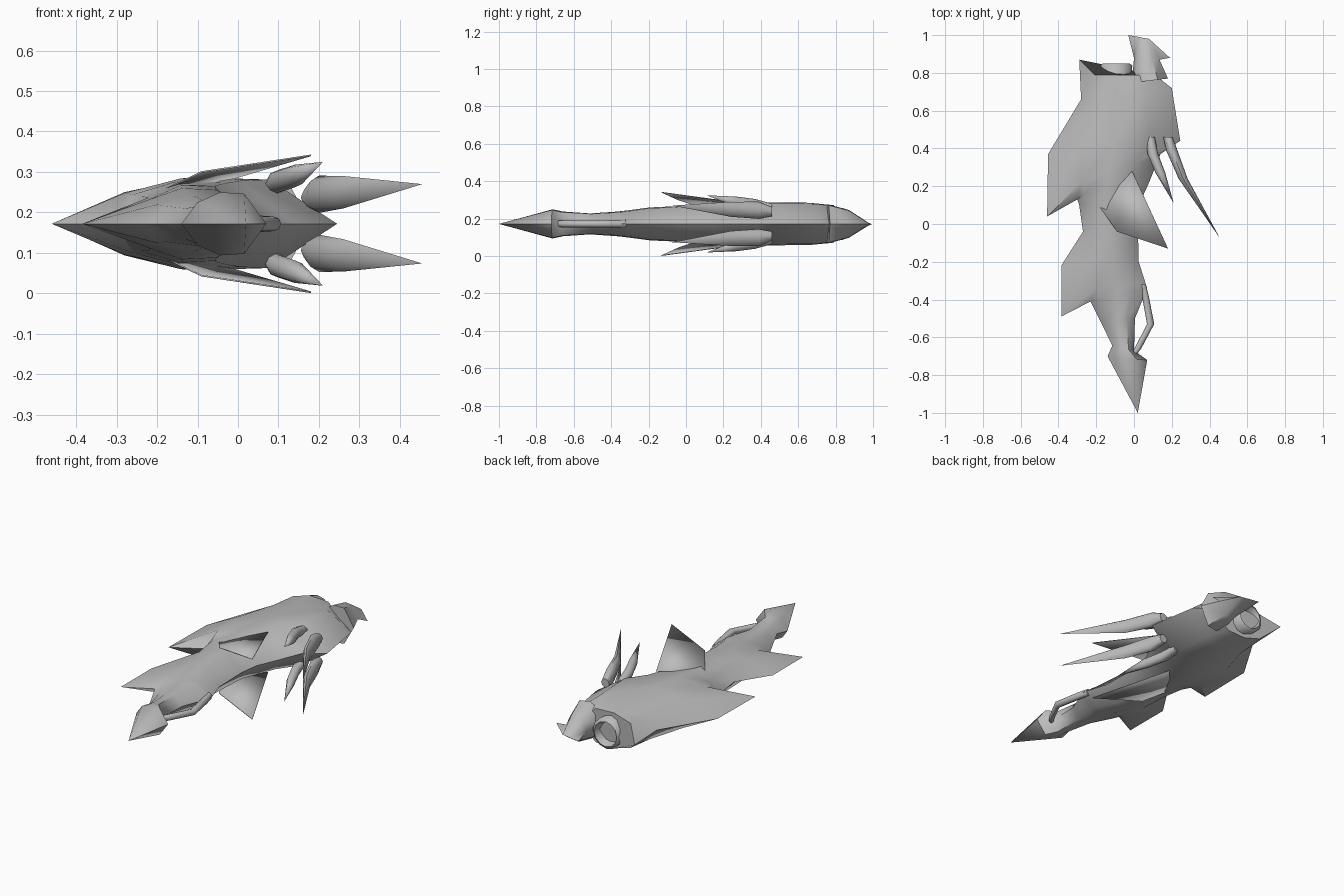
import bpy, bmesh, math
from mathutils import Vector

if "Cube" in bpy.data.objects:
    bpy.data.objects.remove(bpy.data.objects["Cube"])

MID = 0.172   # height of the plane the craft is symmetric about

hull_grey = bpy.data.materials.new("hull_grey")
hull_grey.use_nodes = True
colour = (0.5, 0.5, 0.5, 1)
hull_grey.diffuse_color = colour
hull_grey.node_tree.nodes["Principled BSDF"].inputs["Base Color"].default_value = colour


def finish(name, bm, angle=50, cap=True):
    """Weld, close and shade a mesh, then add it to the scene."""
    bmesh.ops.remove_doubles(bm, verts=bm.verts, dist=0.0005)
    if cap:
        bmesh.ops.holes_fill(bm, edges=[e for e in bm.edges if e.is_boundary], sides=0)
    bmesh.ops.recalc_face_normals(bm, faces=bm.faces)
    mesh = bpy.data.meshes.new(name)
    bm.to_mesh(mesh)
    bm.free()
    mesh.materials.append(hull_grey)
    obj = bpy.data.objects.new(name, mesh)
    obj.location.z = MID
    bpy.context.collection.objects.link(obj)
    bpy.ops.object.select_all(action="DESELECT")
    obj.select_set(True)
    bpy.context.view_layer.objects.active = obj
    bpy.ops.object.shade_smooth_by_angle(angle=math.radians(angle))
    return obj


def loft(name, rings, angle=50):
    """Skin a list of closed rings with equal point counts."""
    bm = bmesh.new()
    rows = [[bm.verts.new(p) for p in ring] for ring in rings]
    for a, b in zip(rows, rows[1:]):
        for i in range(len(a)):
            j = (i + 1) % len(a)
            bm.faces.new((a[i], a[j], b[j], b[i]))
    return finish(name, bm, angle)


def lens(edge_x, edge_y, root_x, root_y, right_x, right_y, half):
    """Lens section: thin outer edge, fin root, rounded back, right edge."""
    root, right = Vector((root_x, root_y, 0)), Vector((right_x, right_y, 0))
    top = [root + Vector((0, 0, half * 0.68))]
    for t, h in ((0.33, 1), (0.68, 0.95)):
        top.append(root.lerp(right, t) + Vector((0, 0, half * h)))
    under = [Vector((p.x, p.y, -p.z)) for p in reversed(top)]
    return [Vector((edge_x, edge_y, 0))] + top + [right] + under


def tube(name, path, sides=8):
    """Tapering limb of elliptical sections: x, y, z, x radius, z radius."""
    steps = [math.tau * i / sides for i in range(sides)]
    return loft(name, [[(x + rx * math.cos(a), y, z + rz * math.sin(a)) for a in steps]
                       for x, y, z, rx, rz in path], 60)


# Head, neck and front fin
front = [
    (.02, -1, .02, -1, .02, -1, 0),
    (-.14, -.7, -.1, -.71, .07, -.72, .078),
    (-.115, -.645, -.09, -.65, 0, -.67, .066),
    (-.17, -.53, -.13, -.52, .005, -.5, .056),
    (-.23, -.41, -.18, -.4, .07, -.34, .065),
    (-.385, -.49, -.2, -.34, .06, -.31, .07),
    (-.385, -.22, -.22, -.19, .025, -.2, .088),
    (-.27, -.04, -.22, -.03, .02, 0, .096),
]
# Rear hull with the large swept fin, shoulder and tail prong
rear = [
    (-.29, .1, -.24, .11, .035, .12, .1),
    (-.3, .13, -.26, .16, .08, .22, .106),
    (-.46, .04, -.28, .22, .14, .37, .112),
    (-.455, .37, -.28, .42, .245, .44, .115),
    (-.28, .66, -.22, .63, .2, .72, .113),
    (-.29, .87, -.21, .79, .11, .79, .1),
]
loft("hull", [lens(*r) for r in front + rear])

# Hooked tail blade on the back right corner
hook = [
    (-.01, .76, .01, .75, .18, .77, .105),
    (0, .88, .02, .87, .135, .87, .075),
    (-.03, 1, .03, .99, .19, .88, 0),
]
blade = [lens(*r) for r in hook]
for i in (3, 5):
    blade[-1][i] = Vector((.08, .98, 0))
for i in (2, 6):
    blade[-1][i] = Vector((.05, .985, 0))
loft("tail_hook", blade)

# Exhaust: rounded nozzle with a shallow recess
nozzle = [(.72, .08), (.84, .086), (.85, .07), (.81, .055)]
tube("exhaust", [(-.095, y, 0, r, r) for y, r in nozzle], 12)

# Side loop joining neck and body
tube("side_loop", [(.045, -.32, 0, .018, .02), (.06, -.38, 0, .018, .02),
                   (.088, -.53, 0, .019, .018), (.02, -.66, 0, .018, .018),
                   (-.01, -.7, 0, .016, .016)])

# Claws and thin vanes, repeated above and below
for side, s in (("upper", 1), ("lower", -1)):
    long_claw = [(.18, .46, .065, .025, .025), (.2, .39, .073, .03, .046),
                 (.26, .24, .078, .024, .04), (.455, -.075, .098, 0, 0)]
    short_claw = [(.085, .46, .088, .025, .02), (.1, .37, .105, .028, .028),
                  (.14, .27, .118, .026, .028), (.21, .11, .153, 0, 0)]
    for name, path in (("long_claw", long_claw), ("short_claw", short_claw)):
        tube(side + "_" + name, [(x, y, z * s, rx, rz) for x, y, z, rx, rz in path])

    bm = bmesh.new()
    corners = [(-.01, .28, .113), (-.18, .09, .085), (-.09, -.04, .128), (.18, -.13, .169)]
    a, b, c, d = [bm.verts.new((x, y, z * s)) for x, y, z in corners]
    bm.faces.new((a, b, c))
    bm.faces.new((a, c, d))
    vane = finish(side + "_vane", bm, 20, cap=False)
    solid = vane.modifiers.new("thickness", "SOLIDIFY")
    solid.thickness = 0.004
    solid.offset = 0
